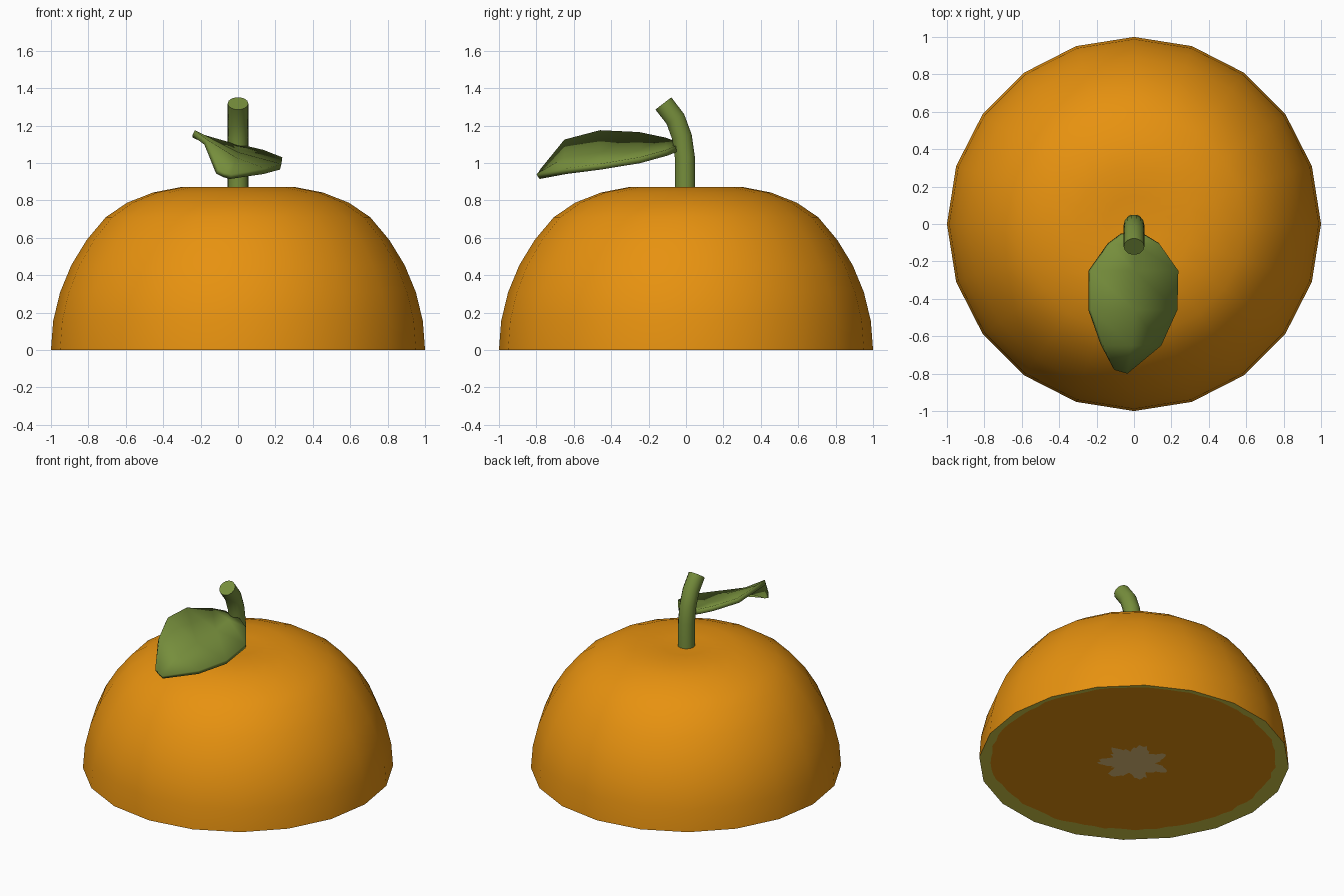
import bpy, bmesh, math, random
from mathutils import Vector

if "Cube" in bpy.data.objects:
    bpy.data.objects.remove(bpy.data.objects["Cube"])

random.seed(4)


def material(name, rgb):
    m = bpy.data.materials.new(name)
    m.diffuse_color = (*rgb, 1)
    m.use_nodes = True
    m.node_tree.nodes["Principled BSDF"].inputs["Base Color"].default_value = m.diffuse_color
    return m


ORANGE = material("orange", (0.80, 0.287, 0.005))
GREEN = material("leaf green", (0.181, 0.27, 0.045))
PITH = material("pale yellow pith", (0.66, 0.60, 0.065))
CREAM = material("cream core", (0.79, 0.55, 0.195))


def finish(bm, name, mats, smooth=None):
    bmesh.ops.recalc_face_normals(bm, faces=bm.faces)
    me = bpy.data.meshes.new(name)
    bm.to_mesh(me)
    bm.free()
    ob = bpy.data.objects.new(name, me)
    bpy.context.collection.objects.link(ob)
    for m in mats:
        me.materials.append(m)
    if smooth:
        bpy.ops.object.select_all(action='DESELECT')
        ob.select_set(True)
        bpy.context.view_layer.objects.active = ob
        bpy.ops.object.shade_smooth_by_angle(angle=math.radians(smooth))
    return ob


def bridge(bm, a, b, mat=0):
    """Quads between two closed rings of equal length."""
    n = len(a)
    for i in range(n):
        j = (i + 1) % n
        bm.faces.new((a[i], a[j], b[j], b[i])).material_index = mat


def fan(bm, ring, tip, mat=0):
    for i in range(len(ring)):
        bm.faces.new((ring[i], ring[(i + 1) % len(ring)], tip)).material_index = mat


# Peel: a 20-sided dome with a flattened crown
SIDES = 20
profile = [(1, 0), (0.988, 0.156), (0.951, 0.309), (0.891, 0.454), (0.809, 0.588),
           (0.707, 0.71), (0.593, 0.787), (0.454, 0.842), (0.309, 0.87), (0.15, 0.865)]
bm = bmesh.new()
rings = [[bm.verts.new((r * math.cos(k * math.tau / SIDES), r * math.sin(k * math.tau / SIDES), z))
          for k in range(SIDES)] for r, z in profile]
for a, b in zip(rings, rings[1:]):
    bridge(bm, a, b)
fan(bm, rings[-1], bm.verts.new((0, 0, 0.86)))
finish(bm, "peel", [ORANGE], 40)

# Cut face: pith rim, flesh and ragged core in concentric rings
N = 80
bm = bmesh.new()
outer, flesh, core = [], [], []
for k in range(N):
    a = k * math.tau / N
    d = Vector((math.cos(a), math.sin(a), 0))
    local = a % (math.tau / SIDES) - math.pi / SIDES
    outer.append(bm.verts.new(d * math.cos(math.pi / SIDES) / math.cos(local)))
    # the rim is widest toward the front left
    r = 0.915 + 0.05 * math.cos(a - math.pi / 4) + random.uniform(-0.01, 0.01)
    flesh.append(bm.verts.new(d * r))
    r = 0.19 + 0.04 * math.sin(7 * a) + random.uniform(-0.02, 0.02)
    core.append(bm.verts.new(d * r))
bridge(bm, outer, flesh, 0)
bridge(bm, flesh, core, 1)
fan(bm, core, bm.verts.new((0, 0, 0)), 2)
cut = finish(bm, "cut_face", [PITH, ORANGE, CREAM])
if cut.data.polygons[0].normal.z > 0:
    cut.data.flip_normals()

# Stem: a round tube bending to the front
path = [Vector((0, y, z)) for y, z in
        [(-0.004, 0.84), (-0.006, 1.03), (-0.022, 1.14), (-0.057, 1.235), (-0.121, 1.318)]]
bm = bmesh.new()
rings = []
for i, p in enumerate(path):
    t = (path[min(i + 1, len(path) - 1)] - path[max(i - 1, 0)]).normalized()
    side = Vector((1, 0, 0))
    up = t.cross(side)
    rings.append([bm.verts.new(p + 0.055 * (side * math.cos(k * math.tau / 14) + up * math.sin(k * math.tau / 14)))
                  for k in range(14)])
for a, b in zip(rings, rings[1:]):
    bridge(bm, a, b)
bm.faces.new(rings[0])
bm.faces.new(rings[-1])
finish(bm, "stem", [GREEN], 40)

# Leaf: left and right edge points per row, with a sunken midrib
rows = [((-0.06, -0.055, 1.115), (0.05, -0.055, 1.09)),
        ((-0.13, -0.108, 1.135), (0.135, -0.105, 1.07)),
        ((-0.23, -0.25, 1.165), (0.237, -0.25, 1.03)),
        ((-0.23, -0.46, 1.175), (0.232, -0.46, 0.995)),
        ((-0.165, -0.65, 1.125), (0.146, -0.65, 0.97)),
        ((-0.105, -0.78, 0.965), (-0.035, -0.80, 0.94))]
bm = bmesh.new()
grid = []
for l, r in rows:
    l, r = Vector(l), Vector(r)
    mid = (l + r) / 2 - Vector((0, 0, 0.06 * (r.x - l.x)))
    grid.append([bm.verts.new(v) for v in (l, mid, r)])
for a, b in zip(grid, grid[1:]):
    for i in (0, 1):
        bm.faces.new((a[i], b[i], b[i + 1], a[i + 1]))
leaf = finish(bm, "leaf", [GREEN], 40)
if sum(p.normal.z for p in leaf.data.polygons) < 0:
    leaf.data.flip_normals()
solid = leaf.modifiers.new("thickness", 'SOLIDIFY')
solid.thickness = 0.032
solid.offset = -1
leaf.modifiers.move(len(leaf.modifiers) - 1, 0)
